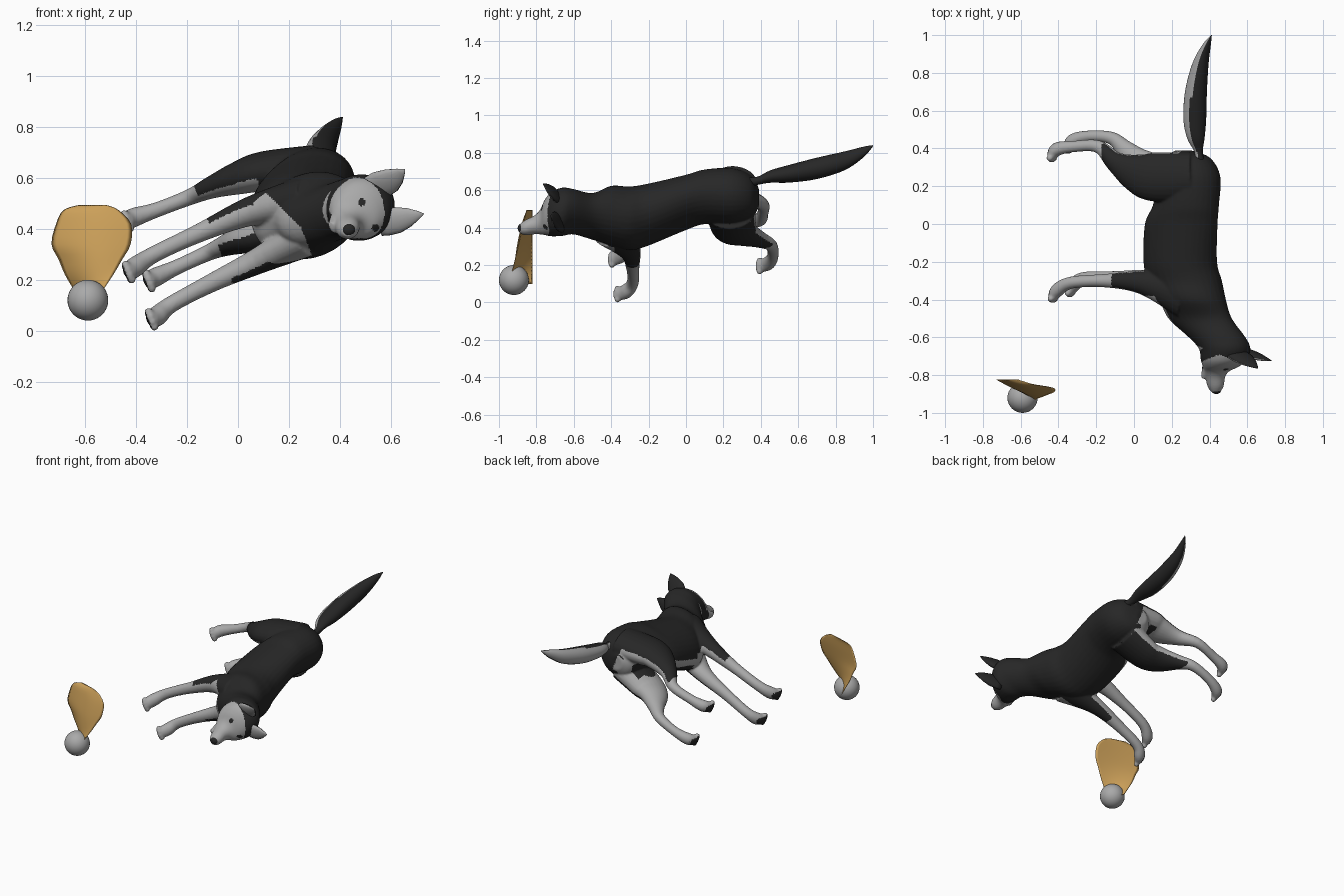
import bpy, bmesh, math
from mathutils import Vector, Matrix

cube = bpy.data.objects.get("Cube")
if cube:
    bpy.data.objects.remove(cube, do_unlink=True)

# The animal leans over: UP is its own up direction, SIDE points across it
UP = Vector((0.93, 0, 0.37)).normalized()
SIDE = Vector((-0.37, 0, 0.93)).normalized()


def material(name, colour):
    m = bpy.data.materials.new(name)
    m.use_nodes = True
    m.diffuse_color = (*colour, 1)
    m.node_tree.nodes["Principled BSDF"].inputs["Base Color"].default_value = (*colour, 1)
    return m


BLACK = material("black fur", (0.02, 0.02, 0.02))
PALE = material("pale grey", (0.4, 0.4, 0.4))
GOLD = material("golden tan", (0.6, 0.35, 0.1))


def make_object(name, bm, mats):
    bmesh.ops.recalc_face_normals(bm, faces=bm.faces)
    mesh = bpy.data.meshes.new(name)
    bm.to_mesh(mesh)
    bm.free()
    for m in mats:
        mesh.materials.append(m)
    mesh.shade_smooth()
    ob = bpy.data.objects.new(name, mesh)
    bpy.context.collection.objects.link(ob)
    return ob


def paint(ob, rule):
    for f in ob.data.polygons:
        f.material_index = int(rule(f.center, f.normal))


def refine(rows, steps=5):
    """Catmull-Rom interpolation through rows of numbers."""
    out = []
    for i in range(len(rows) - 1):
        quad = [rows[max(0, min(len(rows) - 1, i + k))] for k in (-1, 0, 1, 2)]
        for j in range(steps):
            t = j / steps
            out.append([0.5 * (2 * b + (c - a) * t + (2 * a - 5 * b + 4 * c - d) * t * t
                               + (3 * b - a - 3 * c + d) * t ** 3) for a, b, c, d in zip(*quad)])
    return out + [list(rows[-1])]


def loft(bm, rings, sides=24):
    """Skin a closed tube through rings of (centre, axis, axis)."""
    loops = []
    for c, a, b in rings:
        angles = [2 * math.pi * k / sides for k in range(sides)]
        loops.append([bm.verts.new(c + a * math.cos(t) + b * math.sin(t)) for t in angles])
    for p, q in zip(loops, loops[1:]):
        for k in range(sides):
            bm.faces.new((p[k], p[k - 1], q[k - 1], q[k]))
    bm.faces.new(loops[0])
    bm.faces.new(loops[-1][::-1])


def limb(bm, rows):
    """Tube along x, y, z with a fore-aft radius and a sideways radius."""
    rows = refine(rows)
    pts = [Vector(r[:3]) for r in rows]
    rings = []
    for i, r in enumerate(rows):
        tangent = (pts[min(i + 1, len(pts) - 1)] - pts[max(i - 1, 0)]).normalized()
        across = (SIDE - tangent * SIDE.dot(tangent)).normalized()
        rings.append((pts[i], tangent.cross(across) * r[3], across * r[4]))
    loft(bm, rings)


def toes(bm, tip):
    """Four rounded toes spread across the end of a paw."""
    for k in (-1.5, -0.5, 0.5, 1.5):
        at = Vector(tip) + SIDE * 0.02 * k + Vector((0, 0.006 * abs(k) - 0.01, 0))
        bmesh.ops.create_icosphere(bm, subdivisions=2, radius=0.018, matrix=Matrix.Translation(at))


# Torso, neck, head and muzzle: y, x, z, half height, half width
TRUNK = [
    (.39, .26, .56, .04, .05), (.35, .285, .565, .12, .11), (.25, .295, .57, .165, .145),
    (.10, .275, .565, .18, .14), (0, .25, .535, .20, .138), (-.2, .245, .47, .20, .16),
    (-.3, .27, .45, .20, .165), (-.4, .31, .465, .18, .155), (-.5, .35, .46, .175, .115),
    (-.6, .44, .485, .155, .115), (-.66, .48, .485, .138, .128), (-.72, .475, .472, .122, .118),
    (-.755, .46, .455, .095, .095), (-.78, .438, .43, .066, .066), (-.81, .43, .415, .053, .05),
    (-.86, .432, .40, .043, .04), (-.89, .432, .395, .024, .024),
]
# Legs: x, y, z, fore-aft radius, sideways radius
LEGS = [
    [(.30, .25, .635, .13, .095), (.1, .25, .625, .13, .08), (0, .275, .6, .10, .065),
     (-.10, .33, .565, .055, .045), (-.19, .41, .525, .034, .032), (-.32, .41, .475, .03, .03),
     (-.41, .395, .445, .036, .038), (-.435, .35, .43, .024, .034)],
    [(.28, .24, .48, .13, .10), (.12, .26, .39, .12, .075), (.03, .31, .365, .095, .06),
     (-.05, .395, .335, .052, .042), (-.12, .455, .305, .034, .032), (-.24, .465, .25, .03, .03),
     (-.325, .44, .21, .036, .038), (-.35, .395, .195, .024, .034)],
    [(.27, -.37, .52, .13, .09), (.05, -.31, .47, .065, .058), (-.15, -.30, .385, .036, .037),
     (-.33, -.31, .30, .032, .033), (-.405, -.35, .25, .036, .04), (-.43, -.395, .23, .024, .035)],
    [(.27, -.37, .37, .13, .08), (.08, -.30, .275, .06, .052), (-.1, -.285, .19, .036, .037),
     (-.26, -.285, .105, .032, .033), (-.315, -.32, .06, .036, .04), (-.34, -.365, .045, .024, .035)],
]
bm = bmesh.new()
loft(bm, [(Vector((x, y, z)), UP * a, SIDE * b) for y, x, z, a, b in refine(TRUNK)], 32)
for rows in LEGS:
    limb(bm, rows)
    toes(bm, rows[-1][:3])
# Lower jaw
limb(bm, [(.42, -.68, .45, .05, .055), (.39, -.75, .425, .026, .04), (.37, -.815, .405, .014, .024)])
source = make_object("body_source", bm, [BLACK, PALE])

# Fuse the overlapping parts into one smooth skin
remesh = source.modifiers.new("fuse", 'REMESH')
remesh.mode = 'VOXEL'
remesh.voxel_size = 0.007
smooth = source.modifiers.new("soften", 'SMOOTH')
smooth.iterations = 4
bpy.context.view_layer.update()
fused = bpy.data.meshes.new_from_object(source.evaluated_get(bpy.context.evaluated_depsgraph_get()))
bpy.data.objects.remove(source, do_unlink=True)
fused.materials.clear()
for m in (BLACK, PALE):
    fused.materials.append(m)
fused.shade_smooth()
body = bpy.data.objects.new("body", fused)
bpy.context.collection.objects.link(body)

EYES = [(.487, .505), (.54, .405)]


def coat(p, n):
    """True where the fur is pale."""
    u, s = p.dot(UP), p.dot(SIDE)
    offset = s - (0.36 + 0.13 * p.y)
    outward = n.dot(SIDE) * (1 if offset > 0 else -1)
    if p.y < -0.69 - 0.4 * (p.x - 0.45) and p.x > 0.25:      # face mask and eyes
        eye = any(math.hypot(p.x - x, p.z - z) < 0.015 for x, z in EYES)
        return not eye and (n.y < -0.35 or p.y < -0.765)
    if u < 0 and n.dot(UP) < -0.7:                           # paw pads
        return False
    if p.y < -0.38 and u < 0.38 - 0.5 * max(0, offset):      # chest
        return True
    if p.y > 0.33 and n.y > 0.5 and u < 0.46 and outward < 0.4:   # back of the thighs
        return True
    if p.y < -0.2:                                           # front legs
        limit = 0.45
    else:                                                    # hind legs and belly
        limit = -0.3 if p.y > 0.12 and n.y < 0.3 else 0.2
    return u < 0.05 or (u < 0.29 and outward < limit)


paint(body, coat)

# Ears: pale in front, black behind
for name, base, tip, wide in (
        ("upper_ear", (.545, -.69, .565), (.655, -.765, .635), (.05, .01, -.035)),
        ("lower_ear", (.585, -.68, .425), (.73, -.725, .46), (.012, .01, -.05))):
    bm = bmesh.new()
    base, tip, wide = Vector(base), Vector(tip), Vector(wide)
    thick = (tip - base).cross(wide).normalized() * 0.022
    loft(bm, [(base.lerp(tip, t), wide * w, thick * w)
              for t, w in ((-.2, .9), (0, 1), (.3, 1), (.6, .72), (.85, .33), (1, .03))], 16)
    paint(make_object(name, bm, [BLACK, PALE]), lambda p, n: n.y < -0.45)

# Tail: y, x, z, half extent in x, half extent in z
TAIL = [(.31, .35, .64, .03, .03), (.38, .342, .65, .022, .022), (.45, .328, .673, .045, .033),
        (.55, .322, .688, .06, .047), (.7, .328, .717, .058, .057), (.85, .352, .758, .043, .05),
        (.95, .385, .805, .022, .028), (1, .41, .838, .002, .003)]
bm = bmesh.new()
loft(bm, [(Vector((x, y, z)), Vector((a, 0, 0)), Vector((0, 0, b)))
          for y, x, z, a, b in refine(TAIL)])
paint(make_object("tail", bm, [BLACK, PALE]), lambda p, n: n.x < -0.35)


def ball(name, centre, size, mat):
    bm = bmesh.new()
    bmesh.ops.create_uvsphere(bm, u_segments=32, v_segments=20, radius=1)
    for v in bm.verts:
        v.co = Vector(centre) + Vector(a * b for a, b in zip(v.co, size))
    make_object(name, bm, [mat])


ball("nose", (.435, -.88, .397), (.026, .02, .024), BLACK)
ball("mouth", (.398, -.79, .41), (.026, .045, .028), BLACK)
ball("round_ball", (-.59, -.92, .12), (.08, .08, .08), PALE)

# Golden sheet behind the ball, bulging to the front: z, left edge, right edge
SHEET = [(.495, -.62, -.52), (.475, -.685, -.47), (.42, -.715, -.42), (.34, -.733, -.422),
         (.28, -.705, -.455), (.22, -.68, -.49), (.16, -.645, -.53), (.10, -.61, -.565)]
bm = bmesh.new()
rows = refine(SHEET, 3)
for bulge in (0.035, 0.005):
    grid = []
    for i, (z, left, right) in enumerate(rows):
        depth = math.sin(math.pi * i / (len(rows) - 1))
        line = []
        for k in range(17):
            t = k / 16
            lean = t * (0.03 + 0.07 * (0.5 - z) / 0.3)
            y = -0.822 - lean - bulge * math.sin(math.pi * t) * depth
            line.append(bm.verts.new((left + (right - left) * t, y, z)))
        grid.append(line)
    for p, q in zip(grid, grid[1:]):
        for k in range(16):
            bm.faces.new((p[k], p[k + 1], q[k + 1], q[k]))
bmesh.ops.remove_doubles(bm, verts=bm.verts, dist=0.0005)
make_object("golden_sheet", bm, [GOLD])
